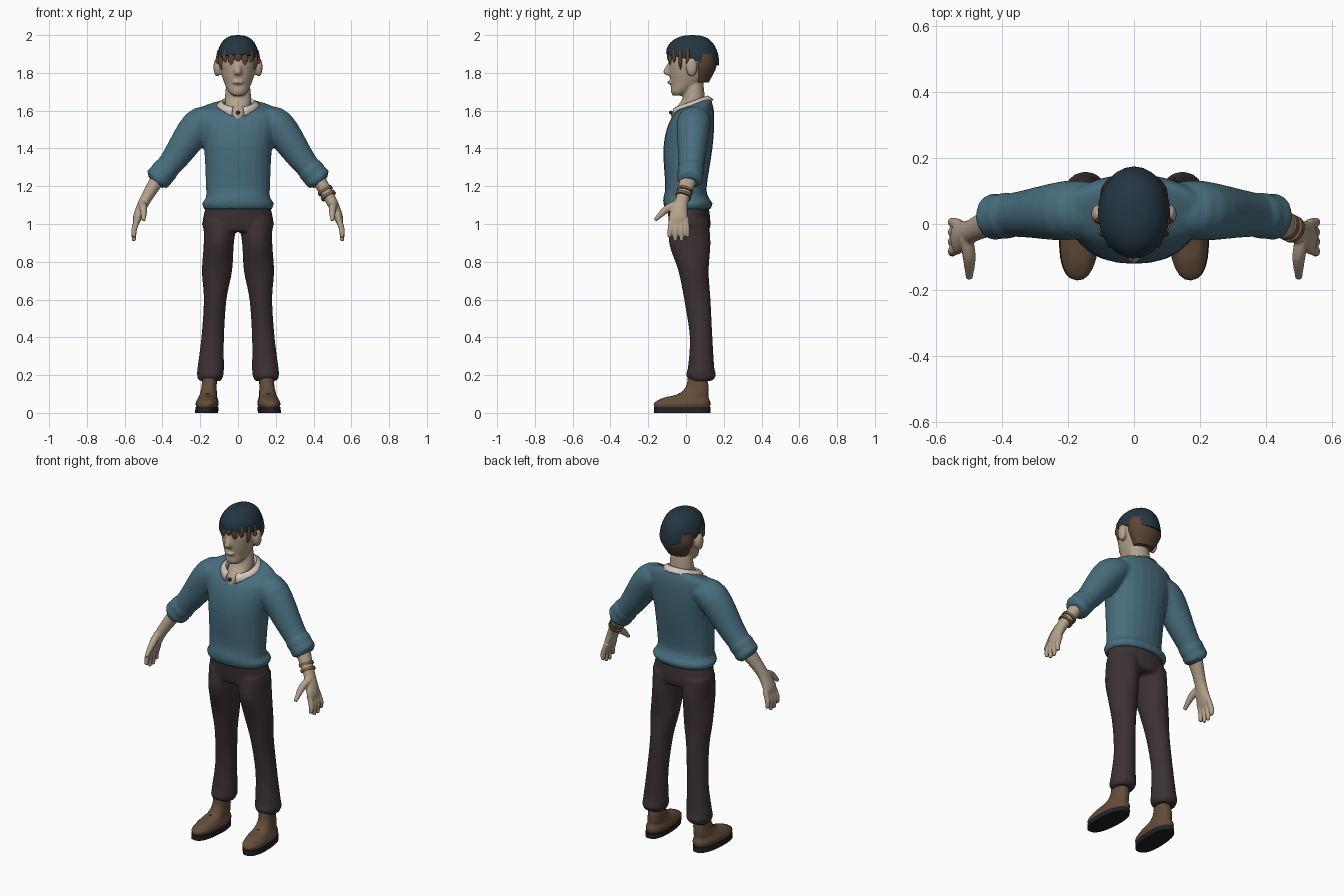
import bpy, bmesh, math
from mathutils import Vector, Matrix

if "Cube" in bpy.data.objects:
    bpy.data.objects.remove(bpy.data.objects["Cube"], do_unlink=True)


def linear(channel):
    return ((channel / 255 + 0.055) / 1.055) ** 2.4


def material(name, red, green, blue):
    """Flat material from an 8-bit display colour, stored as linear values."""
    colour = (linear(red), linear(green), linear(blue), 1)
    mat = bpy.data.materials.new(name)
    mat.use_nodes = True
    mat.diffuse_color = colour
    shader = mat.node_tree.nodes["Principled BSDF"]
    shader.inputs["Base Color"].default_value = colour
    shader.inputs["Roughness"].default_value = 0.9
    return mat


SKIN = material("skin", 180, 162, 140)
TEAL = material("teal wool", 72, 110, 126)
TROUSER = material("dark brown cloth", 60, 49, 51)
NAVY = material("navy wool", 36, 54, 66)
HAIR = material("brown hair", 92, 68, 53)
LEATHER = material("brown leather", 100, 77, 58)
RUBBER = material("black rubber", 34, 32, 35)
LINEN = material("pale linen", 212, 198, 193)
STRAP = material("tan strap", 122, 96, 74)


def spline(keys, steps=4):
    """Smooth curve of any dimension through the key tuples."""
    result = []
    for i in range(len(keys) - 1):
        quad = (keys[max(i - 1, 0)], keys[i], keys[i + 1], keys[min(i + 2, len(keys) - 1)])
        for step in range(steps):
            t = step / steps
            result.append([b + (c - a) * t / 2 + (a - 2.5 * b + 2 * c - d / 2) * t ** 2
                           + (3 * b - a - 3 * c + d) * t ** 3 / 2
                           for a, b, c, d in zip(*quad)])
    return result + [keys[-1]]


def outline(power=2, sides=24):
    """Unit ellipse, squarer with a higher power."""
    def bend(value):
        return math.copysign(abs(value) ** (2 / power), value)
    angles = [math.tau * k / sides for k in range(sides)]
    return [(bend(math.cos(a)), bend(math.sin(a))) for a in angles]


def bridge(bm, loops):
    """Closed skin over a row of point loops."""
    rows = [[bm.verts.new(point) for point in loop] for loop in loops]
    for low, high in zip(rows, rows[1:]):
        for k in range(len(low)):
            bm.faces.new((low[k - 1], low[k], high[k], high[k - 1]))
    bm.faces.new(rows[0])
    bm.faces.new(rows[-1])


def level(z):
    return 0


def stack(bm, rings, middle=level, tilt=level, power=2, side=1):
    """Upright form from rings (z, half width, half depth, centre y)."""
    bridge(bm, [[(side * (middle(z) + u * width), y + v * depth, z + v * depth * tilt(z))
                 for u, v in outline(power)] for z, width, depth, y in spline(rings)])


def limb(bm, rings, side=1):
    """Round form along a path of rings (x, y, z, thickness, breadth)."""
    path = spline(rings)
    loops = []
    for i, (x, y, z, thick, broad) in enumerate(path):
        ahead, behind = path[min(i + 1, len(path) - 1)], path[max(i - 1, 0)]
        along = (Vector(ahead[:3]) - Vector(behind[:3])).normalized()
        across = Vector((0, 1, 0))
        across = (across - along * along.dot(across)).normalized()
        out = across.cross(along)
        points = [Vector((x, y, z)) + out * u * thick + across * v * broad for u, v in outline()]
        loops.append([(p.x * side, p.y, p.z) for p in points])
    bridge(bm, loops)


def band(bm, start, end, at, length, radius, side=1):
    """Short cuff around the line from start to end."""
    first = Vector(start).lerp(Vector(end), at)
    last = Vector(start).lerp(Vector(end), at + length)
    limb(bm, [(*first, radius, radius), (*last, radius, radius)], side)


def ball(bm, centre, size):
    bmesh.ops.create_uvsphere(bm, u_segments=16, v_segments=12, radius=1,
                              matrix=Matrix.LocRotScale(Vector(centre), None, Vector(size)))


def finish(name, bm, mat, fuse=0, mirror=False, thickness=0):
    """Make the object; optionally fuse its forms, thicken it or mirror it."""
    bmesh.ops.recalc_face_normals(bm, faces=bm.faces)
    mesh = bpy.data.meshes.new(name)
    bm.to_mesh(mesh)
    bm.free()
    mesh.materials.append(mat)
    obj = bpy.data.objects.new(name, mesh)
    bpy.context.collection.objects.link(obj)
    bpy.ops.object.select_all(action="DESELECT")
    obj.select_set(True)
    bpy.context.view_layer.objects.active = obj
    bpy.ops.object.shade_smooth_by_angle(angle=math.radians(50))
    if fuse:
        remesh = obj.modifiers.new("Fuse", "REMESH")
        remesh.mode, remesh.voxel_size, remesh.use_smooth_shade = "VOXEL", fuse, True
        soften = obj.modifiers.new("Soften", "SMOOTH")
        soften.factor, soften.iterations = 0.5, 2
    if thickness:
        obj.modifiers.new("Thickness", "SOLIDIFY").thickness = thickness
    if mirror:
        obj.modifiers.new("Mirror", "MIRROR").use_mirror_merge = False


# Sweater: body and sleeves fused, with two rolled folds at each cuff
bm = bmesh.new()
stack(bm, [(1.08, .18, .12, .01), (1.11, .19, .13, .01), (1.14, .17, .12, 0), (1.2, .17, .11, 0),
           (1.4, .18, .13, .01), (1.55, .21, .12, .03), (1.61, .2, .1, .04), (1.64, .1, .08, .05)],
      tilt=lambda z: max(0, z - 1.5) * 2.4, power=2.2)
elbow, cuff = (.34, .03, 1.34), (.44, .02, 1.22)
for side in (1, -1):
    limb(bm, [(.13, .05, 1.56, .06, .08), (.21, .04, 1.52, .09, .09),
              (*elbow, .07, .07), (*cuff, .05, .06)], side)
    for at in (.4, .7):
        band(bm, elbow, cuff, at, .2, .07, side)
finish("sweater", bm, TEAL, fuse=.01)

# Trousers: hips and legs fused
bm = bmesh.new()
stack(bm, [(1.1, .17, .11, .01), (1, .19, .11, .02), (.96, .17, .1, .02)])
for side in (1, -1):
    stack(bm, [(1.02, .09, .1, .02), (.9, .08, .11, .02), (.75, .08, .08, .04), (.6, .06, .07, .06),
               (.4, .06, .06, .08), (.24, .07, .07, .08), (.2, .07, .08, .08), (.17, .06, .06, .08)],
          middle=lambda z: .16 - .065 * z, side=side)
finish("trousers", bm, TROUSER, fuse=.01)

# Head, neck, nose, lips and ears fused
bm = bmesh.new()
stack(bm, [(1.68, .03, .03, -.04), (1.7, .05, .05, -.03), (1.74, .07, .08, 0), (1.8, .09, .11, .02),
           (1.88, .1, .12, .03), (1.96, .05, .07, .03)])
stack(bm, [(1.54, .05, .08, 0), (1.6, .06, .08, .01), (1.66, .07, .06, .04), (1.76, .06, .05, .04)])
stack(bm, [(1.86, .01, .01, -.08), (1.81, .02, .03, -.09), (1.79, .02, .02, -.09)])
ball(bm, (0, -.08, 1.75), (.03, .02, .01))
for side in (1, -1):
    ball(bm, (side * .11, .03, 1.83), (.02, .03, .05))
finish("head", bm, SKIN, fuse=.007)

# Hair at the back, with uneven locks around the brow
bm = bmesh.new()
stack(bm, [(1.75, .06, .04, .08), (1.83, .1, .07, .09), (1.9, .1, .08, .08)])
for i, angle in enumerate(range(-80, 81, 20)):
    x, forward = math.sin(math.radians(angle)), math.cos(math.radians(angle))
    drop = .04 + .02 * (i % 2) + .04 * x ** 4
    x, y, root = .1 * x, .03 - .12 * forward, 1.9
    limb(bm, [(x, y, root + .02, .01, .01), (x, y, root - drop / 2, .02, .01),
              (x, y, root - drop, .002, .002)])
finish("hair", bm, HAIR)

# Domed cap, sloping down to the back
bm = bmesh.new()
dome = []
for i in range(8):
    turn = -.1 + 1.65 * i / 7
    reach = math.cos(turn) ** .8
    dome.append((1.88 + .12 * math.sin(turn), .11 * reach, .14 * reach, .035))
stack(bm, dome, tilt=lambda z: 1.6 * (z - 2))
finish("cap", bm, NAVY)

# Shirt collar: folded strip, open and pointed at the front
bm = bmesh.new()
rows = []
for i in range(33):
    angle = .3 + (math.tau - .6) * i / 32
    point = max(0, math.cos(angle)) ** 4
    fold = 1.65 - .03 * math.cos(angle)
    section = ((.07, fold - .02), (.085, fold), (.1, fold - .01), (.115, fold - .02 - .035 * point))
    rows.append([bm.verts.new((r * math.sin(angle), .03 - r * math.cos(angle), z))
                 for r, z in section])
for left, right in zip(rows, rows[1:]):
    for k in range(3):
        bm.faces.new((left[k], right[k], right[k + 1], left[k + 1]))
finish("shirt_collar", bm, LINEN, thickness=.006)

# Collar button
bm = bmesh.new()
ball(bm, (0, -.08, 1.59), (.01, .01, .01))
finish("collar_button", bm, NAVY)

# Forearm, palm, four fingers and thumb fused
bm = bmesh.new()
sleeve, wrist = (.41, .02, 1.26), (.49, -.02, 1.13)
limb(bm, [(*sleeve, .04, .05), (*wrist, .03, .035), (.53, -.04, 1.04, .025, .05),
          (.54, -.04, 1, .015, .045)])
for i in range(4):
    root, tip = .025 * i - .075, .033 * i - .09
    low = .93 if i in (0, 3) else .91
    limb(bm, [(.53, root, 1.03, .015, .015), (.55, (root + tip) / 2, .97, .015, .015),
              (.55, tip, low, .01, .01)])
limb(bm, [(.51, -.04, 1.11, .02, .02), (.5, -.1, 1.08, .02, .02), (.5, -.165, 1.02, .01, .01)])
finish("hands", bm, SKIN, fuse=.005, mirror=True)

# Two bands on the left wrist
bm = bmesh.new()
for at in (.6, .8):
    band(bm, sleeve, wrist, at, .1, .042)
finish("wristbands", bm, STRAP)


def finish_shoe(name, bm, mat):
    """Turn the toe outward a little before mirroring."""
    bmesh.ops.rotate(bm, verts=bm.verts, cent=(.16, 0, 0), matrix=Matrix.Rotation(.06, 3, "Z"))
    finish(name, bm, mat, mirror=True)


def shoe_middle(z):
    return .165 - .06 * z


# Boots
bm = bmesh.new()
stack(bm, [(.02, .05, .14, -.02), (.05, .06, .15, -.02), (.08, .05, .12, 0), (.1, .045, .08, .04),
           (.14, .04, .06, .06), (.19, .04, .05, .06)], middle=shoe_middle, power=2.4)
finish_shoe("boots", bm, LEATHER)

# Soles
bm = bmesh.new()
stack(bm, [(0, .06, .15, -.02), (.03, .06, .15, -.02)], middle=shoe_middle, power=2.4)
finish_shoe("soles", bm, RUBBER)

# Laces over the instep
bm = bmesh.new()
for i in range(3):
    y, z = .025 * i - .06, .09 + .012 * i
    limb(bm, [(shoe_middle(z) + offset, y + abs(offset) / 2, z - abs(offset) / 2, .004, .004)
              for offset in (-.025, 0, .025)])
finish_shoe("laces", bm, TROUSER)
